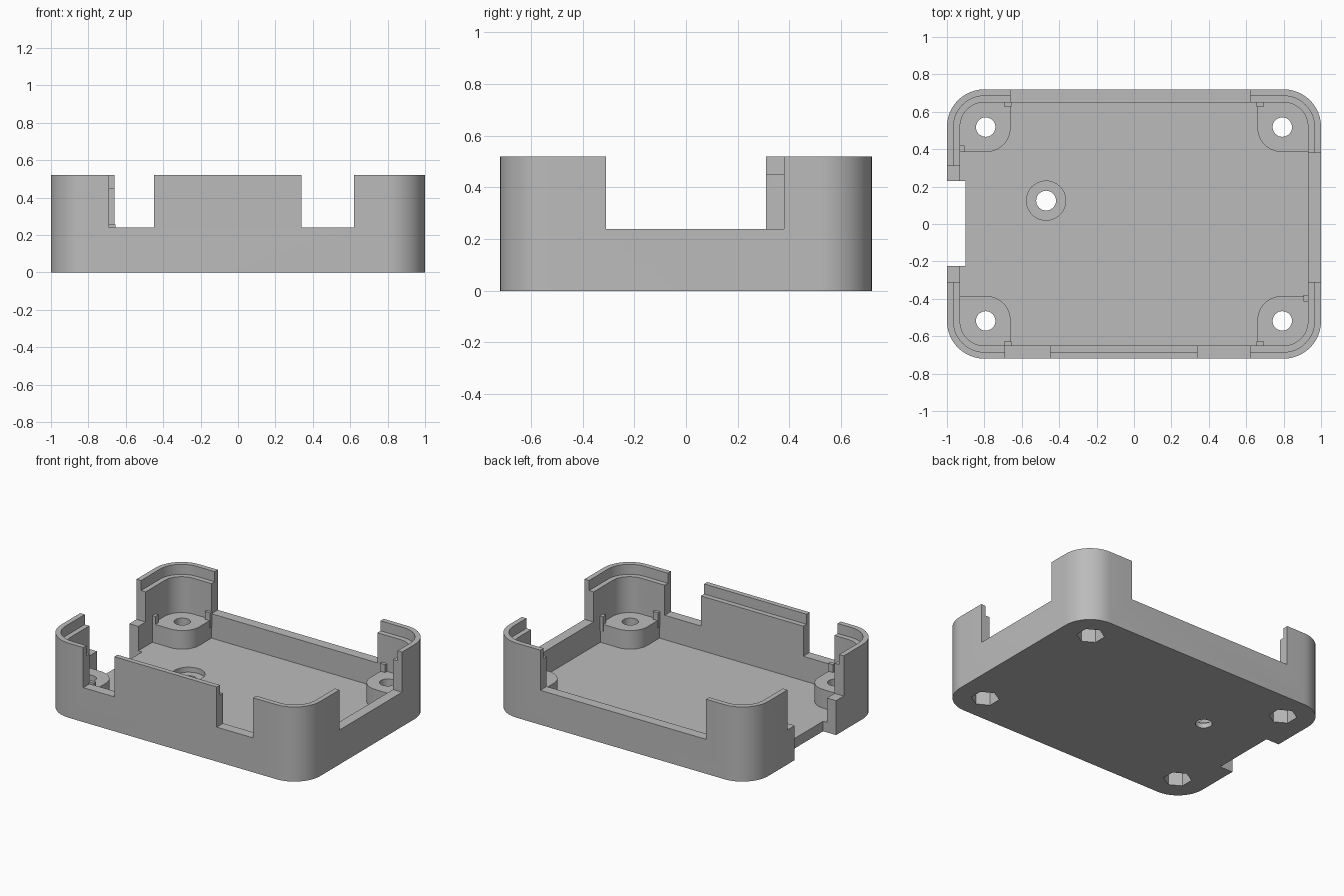
import bpy, bmesh, math
from mathutils import Vector

if "Cube" in bpy.data.objects:
    bpy.data.objects.remove(bpy.data.objects["Cube"], do_unlink=True)

grey = bpy.data.materials.new("plain grey plastic")
grey.use_nodes = True
colour = (0.5, 0.5, 0.5, 1)
grey.diffuse_color = colour
grey.node_tree.nodes["Principled BSDF"].inputs["Base Color"].default_value = colour

CORNERS = [(1, 1), (-1, 1), (-1, -1), (1, -1)]


def extrude(name, outline, z0, z1):
    """Upright prism from a closed counter-clockwise outline."""
    bm = bmesh.new()
    base = bm.faces.new([bm.verts.new((x, y, z0)) for x, y in outline])
    top = bmesh.ops.extrude_face_region(bm, geom=[base])
    moved = [g for g in top["geom"] if isinstance(g, bmesh.types.BMVert)]
    bmesh.ops.translate(bm, verts=moved, vec=Vector((0, 0, z1 - z0)))
    bmesh.ops.recalc_face_normals(bm, faces=bm.faces)
    mesh = bpy.data.meshes.new(name)
    bm.to_mesh(mesh)
    bm.free()
    mesh.materials.append(grey)
    obj = bpy.data.objects.new(name, mesh)
    bpy.context.collection.objects.link(obj)
    return obj


def block(name, x0, x1, y0, y1, z0, z1, radii=(0, 0, 0, 0), steps=12):
    """Box whose upright corners each have their own radius."""
    outline = []
    for i, ((sx, sy), r) in enumerate(zip(CORNERS, radii)):
        x, y = (x1 if sx > 0 else x0), (y1 if sy > 0 else y0)
        if r == 0:
            outline.append((x, y))
            continue
        for k in range(steps + 1):
            a = math.pi / 2 * (i + k / steps)
            outline.append((x - sx * r + r * math.cos(a), y - sy * r + r * math.sin(a)))
    return extrude(name, outline, z0, z1)


def disc(name, x, y, r, z0, z1, sides=32):
    angles = [math.pi / 2 + math.tau * k / sides for k in range(sides)]
    return extrude(name, [(x + r * math.cos(a), y + r * math.sin(a)) for a in angles], z0, z1)


def shell(name, inset, z0, z1):
    hx, hy, r = 1 - inset, 0.72 - inset, 0.2 - inset
    return block(name, -hx, hx, -hy, hy, z0, z1, (r,) * 4)


def combine(target, tool, operation):
    mod = target.modifiers.new("combine", "BOOLEAN")
    mod.operation, mod.object, mod.solver = operation, tool, "EXACT"
    bpy.context.view_layer.objects.active = target
    bpy.ops.object.modifier_apply(modifier=mod.name)
    bpy.data.objects.remove(tool, do_unlink=True)


# Hollow tray with a stepped rim
HEIGHT, FLOOR, NOTCH, BOSS = 0.52, 0.07, 0.24, 0.2
body = shell("case_body", 0, 0, HEIGHT)
combine(body, shell("cavity", 0.07, FLOOR, 0.7), "DIFFERENCE")
combine(body, shell("rim_step", 0.035, 0.45, 0.8), "DIFFERENCE")

# Openings in the four walls
for x0, x1, y0, y1 in [(-0.69, -0.45, -0.8, -0.6), (0.34, 0.62, -0.8, -0.6),
                       (-0.66, 0.62, 0.6, 0.8),
                       (0.88, 1.1, -0.31, 0.38), (-1.1, -0.88, -0.31, 0.31)]:
    combine(body, block("wall_opening", x0, x1, y0, y1, NOTCH, 0.9), "DIFFERENCE")

# Slot through wall and floor on the right side
combine(body, block("card_slot", -1.1, -0.9, -0.225, 0.23, -0.1, 0.9), "DIFFERENCE")

# Corner screw bosses, round towards the middle
for i, (sx, sy) in enumerate(CORNERS):
    radii = [0, 0, 0, 0]
    radii[i], radii[(i + 2) % 4] = 0.16, 0.13
    xs, ys = sorted((sx * 0.66, sx * 0.95)), sorted((sy * 0.385, sy * 0.67))
    combine(body, block("screw_boss", *xs, *ys, 0.03, BOSS, radii), "UNION")

# Small locating nubs on the bosses
nubs = [(sx * 0.675, sy * 0.641, 0.02, 0.0125) for sx, sy in CORNERS]
nubs += [(-0.92, 0.403, 0.0125, 0.0175), (0.92, -0.398, 0.0125, 0.0175)]
for x, y, hx, hy in nubs:
    combine(body, block("nub", x - hx, x + hx, y - hy, y + hy, 0.15, 0.255), "UNION")

# Screw holes with hexagonal nut pockets underneath
for sx, sy in CORNERS:
    x, y = sx * 0.793, sy * 0.518
    combine(body, disc("screw_hole", x, y, 0.052, -0.1, 0.4), "DIFFERENCE")
    combine(body, disc("nut_pocket", x, y, 0.09, -0.1, 0.12, 6), "DIFFERENCE")

# Counterbored hole in the floor
combine(body, disc("floor_hole", -0.47, 0.125, 0.053, -0.1, 0.4), "DIFFERENCE")
combine(body, disc("floor_recess", -0.47, 0.125, 0.105, 0.035, 0.4), "DIFFERENCE")

# Smooth round corners, keep the edges crisp
bpy.ops.object.select_all(action="DESELECT")
body.select_set(True)
bpy.context.view_layer.objects.active = body
bpy.ops.object.shade_smooth_by_angle(angle=math.radians(30))
